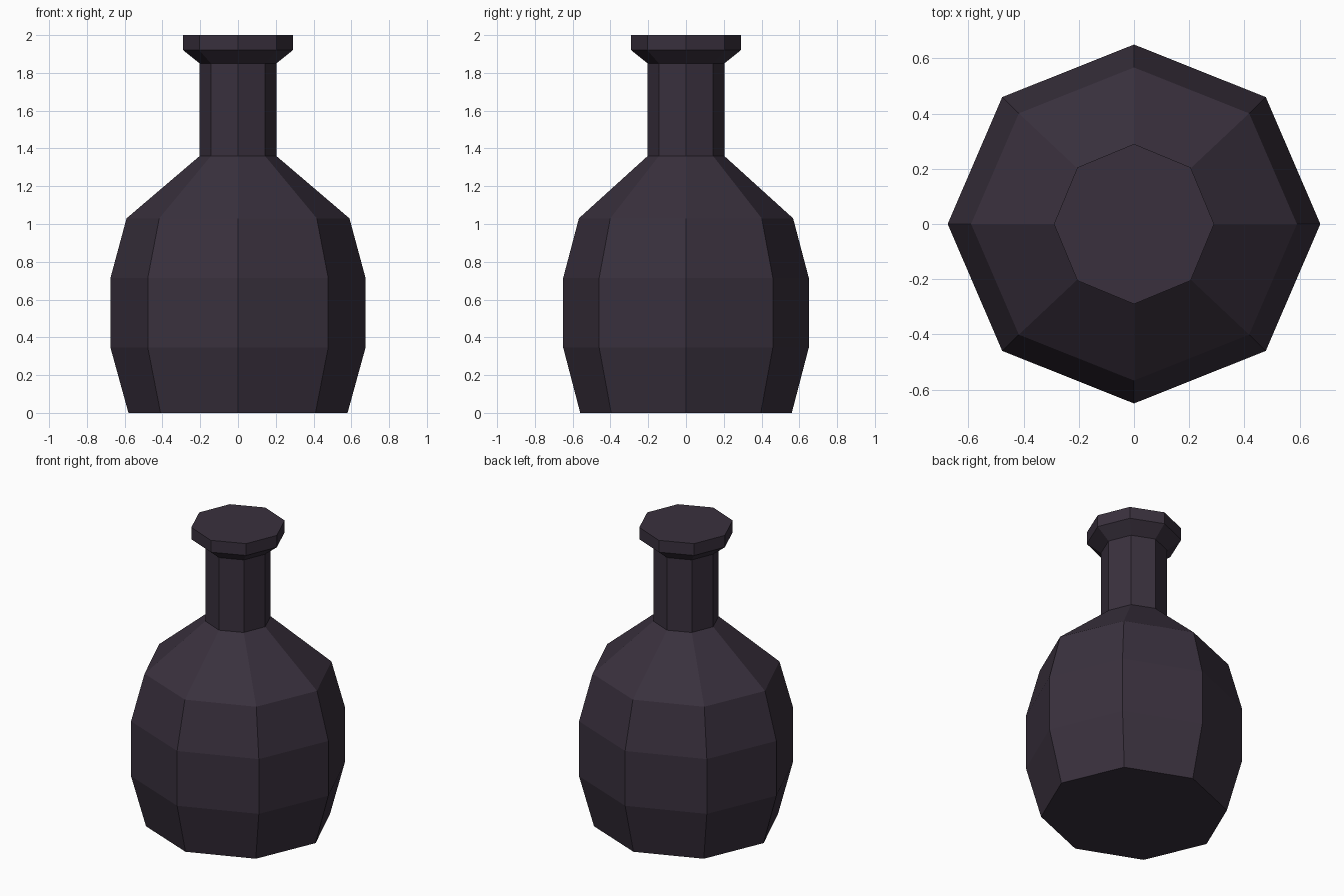
import bpy, bmesh, math

if "Cube" in bpy.data.objects:
    bpy.data.objects.remove(bpy.data.objects["Cube"])

SIDES = 8

glass = bpy.data.materials.new("dark plum glass")
glass.diffuse_color = (0.041, 0.030, 0.047, 1.0)
glass.use_nodes = True
glass.node_tree.nodes["Principled BSDF"].inputs["Base Color"].default_value = glass.diffuse_color


def lathe(name, profile, cap_bottom=False, cap_top=False):
    """Eight-sided flat-faced lathe; profile rows are (x radius, y radius, z)."""
    bm = bmesh.new()
    rings = []
    for rx, ry, z in profile:
        angles = [2 * math.pi * i / SIDES for i in range(SIDES)]
        rings.append([bm.verts.new((rx * math.cos(a), ry * math.sin(a), z)) for a in angles])
    for low, high in zip(rings, rings[1:]):
        for i in range(SIDES):
            j = (i + 1) % SIDES
            bm.faces.new((low[i], low[j], high[j], high[i]))
    if cap_bottom:
        bm.faces.new(rings[0][::-1])
    if cap_top:
        bm.faces.new(rings[-1])
    mesh = bpy.data.meshes.new(name)
    bm.to_mesh(mesh)
    bm.free()
    mesh.materials.append(glass)
    obj = bpy.data.objects.new(name, mesh)
    bpy.context.collection.objects.link(obj)
    return obj


# Round belly, slightly shallower than wide, with sloping shoulder
lathe("bottle_body", [
    (0.58, 0.56, 0.0),
    (0.675, 0.65, 0.345),
    (0.675, 0.65, 0.715),
    (0.59, 0.567, 1.03),
    (0.203, 0.203, 1.36),
], cap_bottom=True)

# Straight neck
lathe("bottle_neck", [(0.203, 0.203, 1.36), (0.203, 0.203, 1.85)])

# Flared lip with flat closed top
lathe("bottle_lip", [
    (0.203, 0.203, 1.85),
    (0.29, 0.29, 1.92),
    (0.29, 0.29, 2.0),
], cap_top=True)
